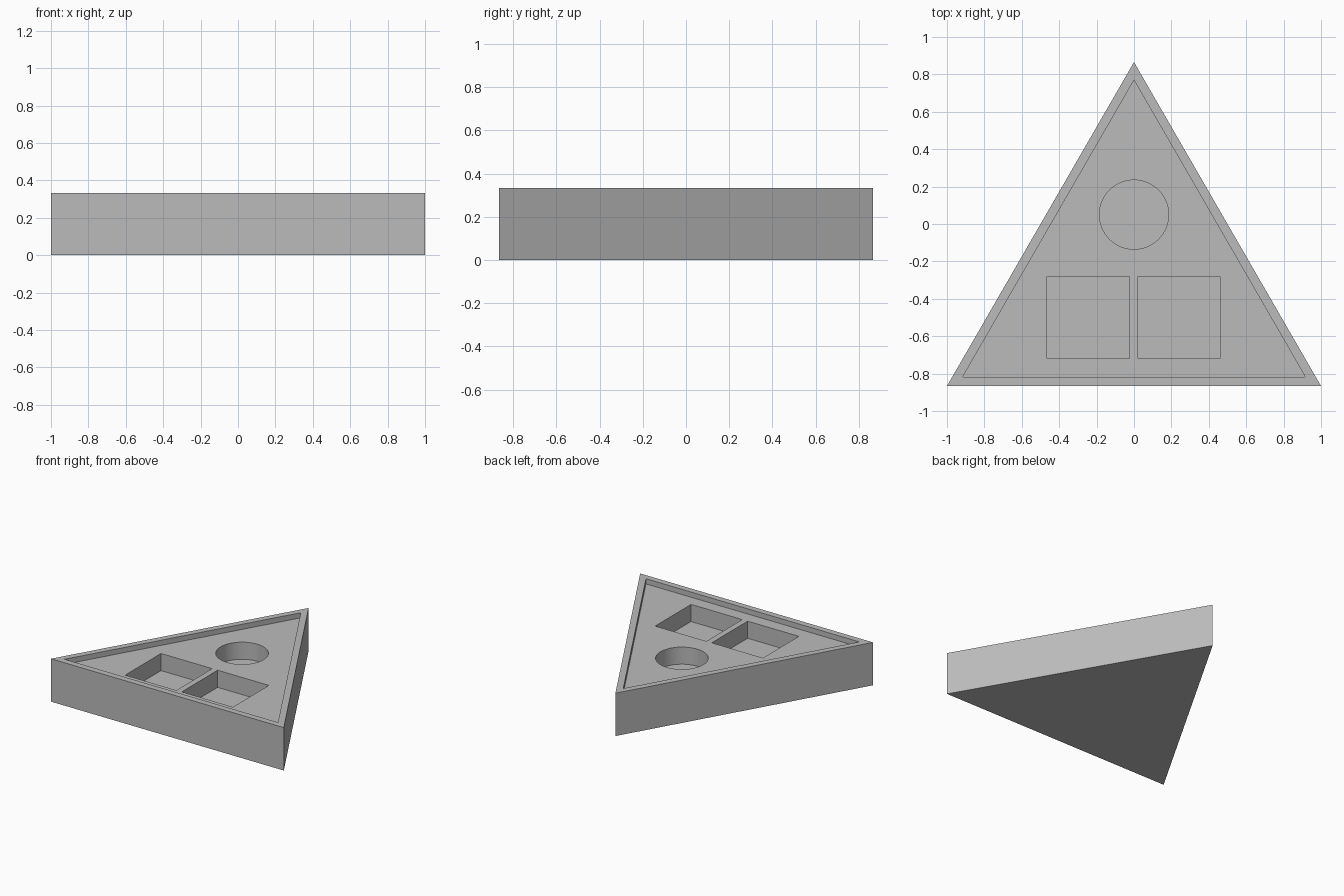
import bpy, math
from mathutils import Matrix

if "Cube" in bpy.data.objects:
    bpy.data.objects.remove(bpy.data.objects["Cube"], do_unlink=True)

HEIGHT = 0.333
RIM_DEPTH = 0.04
FLOOR_Z = 0.16
CENTROID_Y = -0.289     # centre of the equilateral outline

grey = bpy.data.materials.new("plain grey")
grey.use_nodes = True
grey.diffuse_color = (0.5, 0.5, 0.5, 1)
grey.node_tree.nodes["Principled BSDF"].inputs["Base Color"].default_value = (0.5, 0.5, 0.5, 1)


def prism(name, sides, radius, centre, z0, z1, turn):
    """Upright prism with its first corner at the angle turn."""
    bpy.ops.mesh.primitive_cylinder_add(vertices=sides, radius=radius, depth=z1 - z0)
    ob = bpy.context.object
    ob.name = name
    # the primitive starts with a corner on +y
    ob.data.transform(Matrix.Translation((centre[0], centre[1], (z0 + z1) / 2))
                      @ Matrix.Rotation(turn, 4, 'Z'))
    ob.data.materials.append(grey)
    return ob


# Triangular block
body = prism("triangular_tray", 3, 2 / math.sqrt(3), (0, CENTROID_Y), 0, HEIGHT, 0)

# Shallow rim recess, round well and two square wells
cutters = [
    prism("rim_recess", 3, 1.058, (0, CENTROID_Y), HEIGHT - RIM_DEPTH, HEIGHT + 0.1, 0),
    prism("round_well", 64, 0.185, (0, 0.05), FLOOR_Z, HEIGHT + 0.2, 0),
]
for side, x in (("right", -0.245), ("left", 0.241)):
    cutters.append(prism(side + "_square_well", 4, 0.22 * math.sqrt(2), (x, -0.5),
                         FLOOR_Z, HEIGHT + 0.2, math.pi / 4))

bpy.ops.object.select_all(action='DESELECT')
body.select_set(True)
bpy.context.view_layer.objects.active = body
for cutter in cutters:
    cut = body.modifiers.new(cutter.name, 'BOOLEAN')
    cut.operation = 'DIFFERENCE'
    cut.solver = 'EXACT'
    cut.object = cutter
    bpy.ops.object.modifier_apply(modifier=cut.name)
    bpy.data.objects.remove(cutter, do_unlink=True)

bpy.ops.object.shade_smooth_by_angle(angle=math.radians(30))
